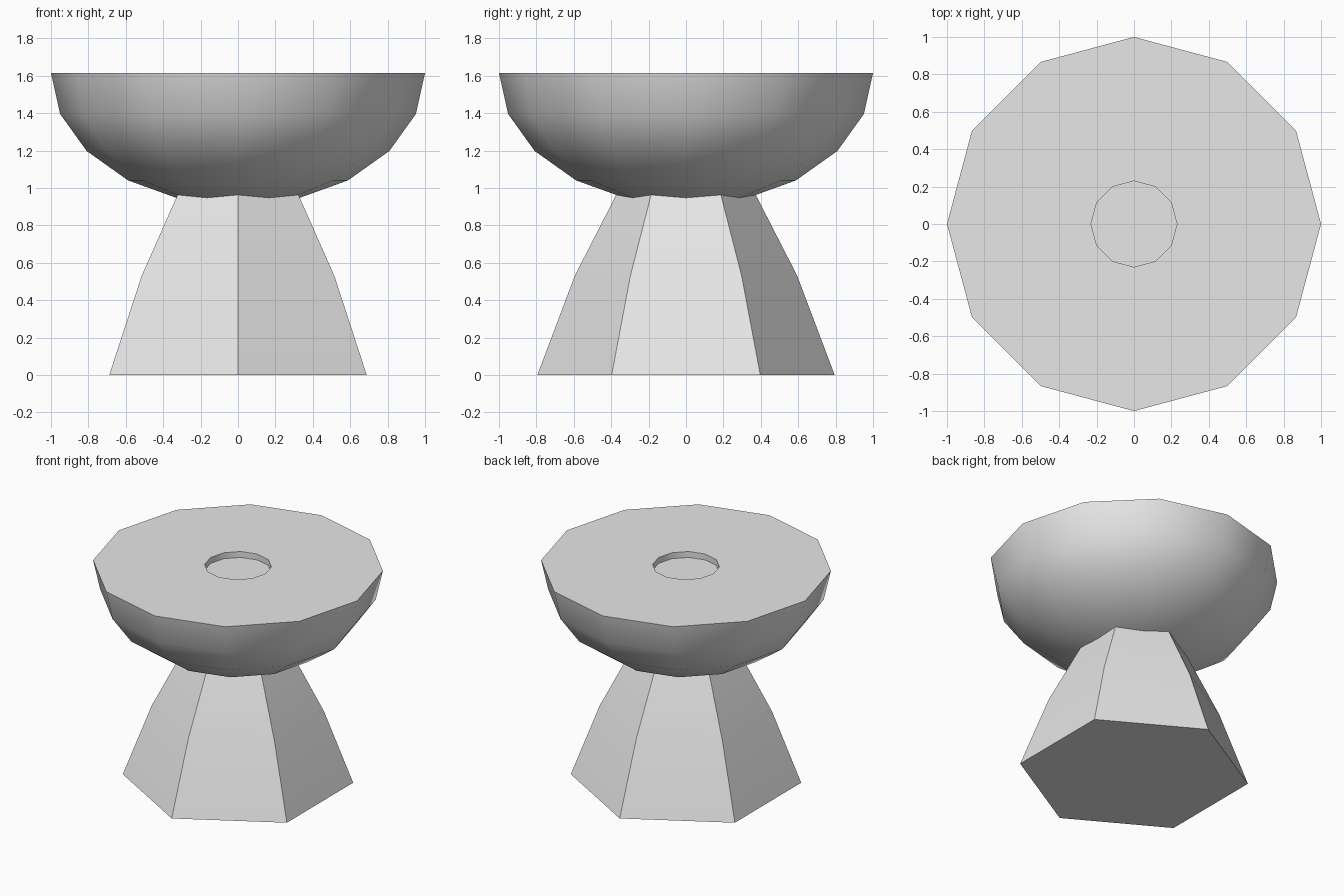
import bpy
import math

# Remove the default object
cube = bpy.data.objects.get("Cube")
if cube:
    bpy.data.objects.remove(cube, do_unlink=True)

grey = bpy.data.materials.new("light_grey")
grey.use_nodes = True
COLOUR = (0.8, 0.8, 0.8, 1.0)
grey.diffuse_color = COLOUR
grey.node_tree.nodes["Principled BSDF"].inputs["Base Color"].default_value = COLOUR


def lathe(name, profile, sides, start=0.0):
    """Spin (radius, height) points round z; a zero radius makes a pole, other ends are capped."""
    verts, rings, faces = [], [], []
    for r, z in profile:
        count = sides if r > 0 else 1
        rings.append([len(verts) + i for i in range(count)])
        verts += [(r * math.cos(start + math.tau * i / sides),
                   r * math.sin(start + math.tau * i / sides), z) for i in range(count)]
    for low, high in zip(rings, rings[1:]):
        for i in range(sides):
            j = (i + 1) % sides
            if len(low) == 1:
                faces.append((low[0], high[j], high[i]))
            else:
                faces.append((low[i], low[j], high[j], high[i]))
    if len(rings[0]) > 1:
        faces.append(rings[0][::-1])
    if len(rings[-1]) > 1:
        faces.append(rings[-1])
    mesh = bpy.data.meshes.new(name)
    mesh.from_pydata(verts, [], faces)
    mesh.materials.append(grey)
    obj = bpy.data.objects.new(name, mesh)
    bpy.context.collection.objects.link(obj)
    bpy.ops.object.select_all(action="DESELECT")
    obj.select_set(True)
    bpy.context.view_layer.objects.active = obj
    bpy.ops.object.shade_smooth_by_angle(angle=math.radians(40))
    return obj


# Pedestal: tapering hexagonal column with a slight bend, running up into the bowl
lathe("pedestal", [(0.795, 0), (0.595, 0.53), (0.38, 0.95), (0.33, 1.05)], 6, math.pi / 2)

# Bowl: squashed half sphere with a flat top and a shallow round recess
TOP, DEPTH, HOLE = 1.615, 0.71, 0.23
bowl = [(math.sin(math.radians(a)), TOP - DEPTH * math.cos(math.radians(a)))
        for a in range(0, 91, 18)]
bowl += [(HOLE, TOP), (HOLE, TOP - 0.045)]
lathe("bowl", bowl, 12)
